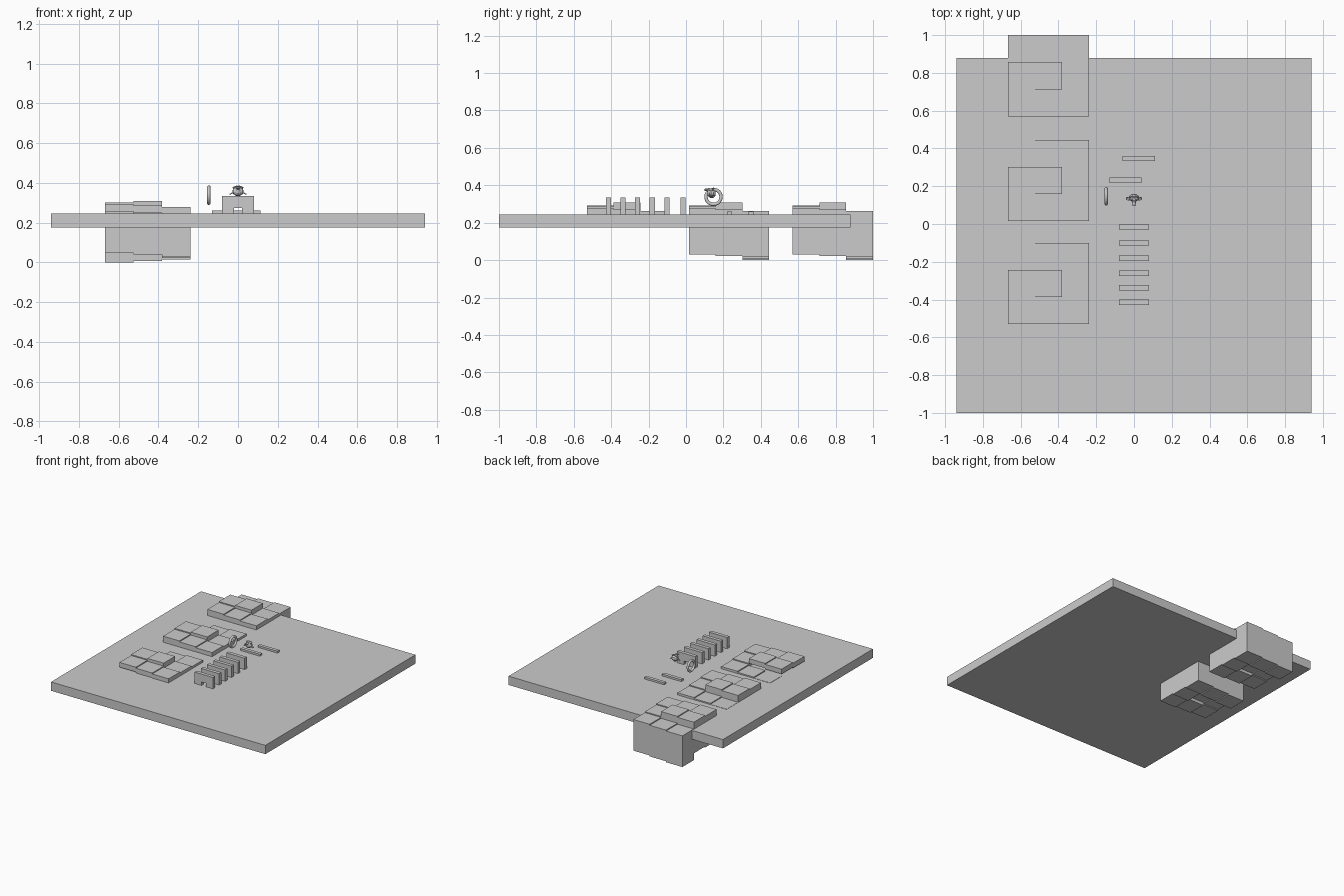
import bpy, bmesh, math
from mathutils import Vector

if "Cube" in bpy.data.objects:
    bpy.data.objects.remove(bpy.data.objects["Cube"])


def finish(name, bm):
    bmesh.ops.recalc_face_normals(bm, faces=bm.faces)
    me = bpy.data.meshes.new(name)
    bm.to_mesh(me)
    bm.free()
    ob = bpy.data.objects.new(name, me)
    bpy.context.collection.objects.link(ob)
    return ob


def add_box(bm, x0, x1, y0, y1, z0, z1):
    vs = bmesh.ops.create_cube(bm, size=1)["verts"]
    for v in vs:
        v.co = Vector(((x0 + x1) / 2 + v.co.x * (x1 - x0),
                       (y0 + y1) / 2 + v.co.y * (y1 - y0),
                       (z0 + z1) / 2 + v.co.z * (z1 - z0)))


def box(name, *dims):
    bm = bmesh.new()
    add_box(bm, *dims)
    return finish(name, bm)


TOP = 0.245

# base plate
box("base_plate", -0.94, 0.94, -1.0, 0.88, 0.175, TOP)

# square spiral stairs: nine treads winding clockwise to the centre
SPIRAL = [(0, 2), (1, 2), (2, 2), (2, 1), (2, 0), (1, 0), (0, 0), (0, 1), (1, 1)]
CELL, RISE = 0.1433, 0.0077


def spiral_stairs(name, y0, thickness):
    bm = bmesh.new()
    for i, (cx, cy) in enumerate(SPIRAL):
        x, y, z = -0.668 + cx * CELL, y0 + cy * CELL, 0.247 + i * RISE
        add_box(bm, x, x + CELL, y, y + CELL, z - thickness, z)
    return finish(name, bm)


spiral_stairs("stairs_back", 0.57, 0.247)
spiral_stairs("stairs_middle", 0.015, 0.247)
spiral_stairs("stairs_front", -0.53, 0.038)

# row of upright panels with a small doorway
PROFILE = [(-0.08, 0), (-0.02, 0), (-0.02, 0.028), (0.02, 0.028),
           (0.02, 0), (0.08, 0), (0.08, 0.09), (-0.08, 0.09)]
for i, y in enumerate((-0.016, -0.101, -0.181, -0.26, -0.337, -0.415)):
    bm = bmesh.new()
    f = bm.faces.new([bm.verts.new((x, y - 0.014, TOP + z)) for x, z in PROFILE])
    ext = bmesh.ops.extrude_face_region(bm, geom=[f])["geom"]
    bmesh.ops.translate(bm, vec=(0, 0.028, 0),
                        verts=[g for g in ext if isinstance(g, bmesh.types.BMVert)])
    finish(f"door_panel_{i}", bm)

# low bars
box("low_bar_front", -0.13, 0.04, 0.218, 0.245, TOP, 0.26)
box("low_bar_back", -0.06, 0.112, 0.334, 0.36, TOP, 0.26)

# ring standing on edge
bpy.ops.mesh.primitive_torus_add(major_segments=48, minor_segments=12,
                                 major_radius=0.040, minor_radius=0.009,
                                 location=(-0.147, 0.147, 0.338),
                                 rotation=(0, math.pi / 2, 0))
bpy.context.object.name = "ring"

# small monkey head facing up
bpy.ops.mesh.primitive_monkey_add()
head = bpy.context.object
head.name = "monkey_head"
head.data.transform(head.matrix_world)
head.matrix_world.identity()
head.rotation_euler = (-math.pi / 2, 0, 0)
co = [v.co for v in head.data.vertices]
mid = Vector([(min(c[k] for c in co) + max(c[k] for c in co)) / 2 for k in range(3)])
s = 0.086 / (max(c.x for c in co) - min(c.x for c in co))
for v in head.data.vertices:
    v.co = (v.co - mid) * s
head.location = (0, 0.128, 0.359)
head.scale = (1, 1, 1)
